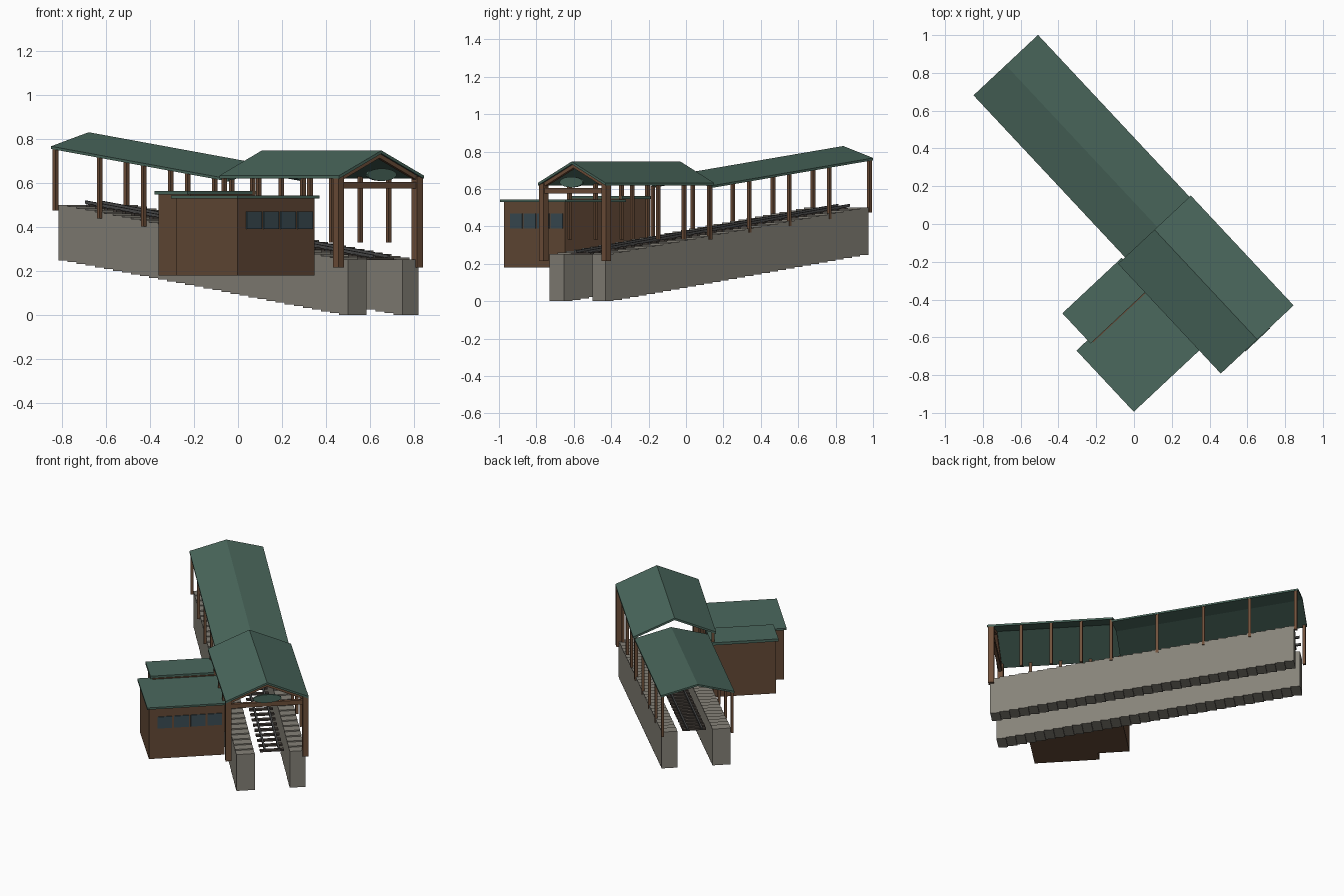
import bpy, bmesh, math
from mathutils import Matrix, Vector

cube = bpy.data.objects.get("Cube")
if cube:
    bpy.data.objects.remove(cube, do_unlink=True)

# The station is laid out along local y (uphill), then turned about z
TURN = Matrix.Rotation(math.radians(43.1), 4, 'Z')


def material(name, rgb):
    m = bpy.data.materials.new(name)
    m.use_nodes = True
    m.diffuse_color = (*rgb, 1)
    m.node_tree.nodes["Principled BSDF"].inputs["Base Color"].default_value = (*rgb, 1)
    return m


GREEN = material("roof_green", (0.07, 0.14, 0.11))
WALL = material("wall_brown", (0.13, 0.07, 0.038))
TIMBER = material("timber_brown", (0.16, 0.08, 0.043))
STONE = material("stone_grey", (0.24, 0.225, 0.19))
GLASS = material("window_blue", (0.045, 0.075, 0.09))
SLEEPER = material("sleeper_brown", (0.055, 0.045, 0.038))
STEEL = material("rail_steel", (0.07, 0.07, 0.07))


def finish(name, bm, mat):
    bmesh.ops.recalc_face_normals(bm, faces=bm.faces)
    mesh = bpy.data.meshes.new(name)
    bm.to_mesh(mesh)
    bm.free()
    mesh.materials.append(mat)
    ob = bpy.data.objects.new(name, mesh)
    ob.matrix_world = TURN
    bpy.context.collection.objects.link(ob)
    return ob


def box(name, mat, x, y, z):
    """Box from (low, high) ranges."""
    bm = bmesh.new()
    mid = Vector([(a + b) / 2 for a, b in (x, y, z)])
    size = [b - a for a, b in (x, y, z)]
    bmesh.ops.create_cube(bm, size=1, matrix=Matrix.Translation(mid) @ Matrix.Diagonal((*size, 1)))
    return finish(name, bm, mat)


def extrude(name, mat, profile, move):
    bm = bmesh.new()
    face = bm.faces.new([bm.verts.new(p) for p in profile])
    new = bmesh.ops.extrude_face_region(bm, geom=[face])["geom"]
    bmesh.ops.translate(bm, vec=move, verts=[v for v in new if isinstance(v, bmesh.types.BMVert)])
    return finish(name, bm, mat)


def post(name, x, y, w, low, high):
    box(name, TIMBER, (x - w / 2, x + w / 2), (y - w / 2, y + w / 2), (low, high))


def gable(x, half, eave, ridge, thick):
    """Closed chevron outline in the x-z plane."""
    top = [(x - half, eave), (x, ridge), (x + half, eave)]
    return top + [(a, b - thick) for a, b in reversed(top)]


def gable_roof(name, mat, x, half, y, eave, ridge, thick, climb=0):
    pts = [(a, y[0], b) for a, b in gable(x, half, eave, ridge, thick)]
    return extrude(name, mat, pts, (0, y[1] - y[0], climb))


# Stepped stone walls on both sides of the track
LOW, HIGH, STEPS = -0.875, 1.05, 32
run, rise = (HIGH - LOW) / STEPS, 0.248 / (STEPS - 1)
for side, x0, x1 in (("left", 0.205, 0.305), ("right", -0.134, -0.018)):
    under, over = [], []
    for i in range(STEPS):
        for y in (LOW + i * run, LOW + (i + 1) * run):
            under.append((x0, y, i * rise))
            over.append((x0, y, i * rise + 0.252))
    extrude(side + "_stepped_wall", STONE, under + over[::-1], (x1 - x0, 0, 0))

# Track: sleepers and two inclined rails
MID, slope = 0.094, 0.129
for i in range(STEPS):
    y = LOW + (i + 0.5) * run
    z = 0.245 + slope * (y - LOW)
    box("sleeper", SLEEPER, (MID - 0.075, MID + 0.075), (y - 0.012, y + 0.012), (z, z + 0.012))
for x in (MID - 0.045, MID + 0.045):
    profile = [(x + a, LOW + 0.02, 0.258 + b)
               for a, b in ((-0.006, 0), (0.006, 0), (0.006, 0.014), (-0.006, 0.014))]
    extrude("rail", STEEL, profile, (0, 1.92, 1.92 * slope))

# Lower level roof with its posts, front frame and oval plate
LX = 0.0585
gable_roof("lower_roof", GREEN, LX, 0.264, (-0.892, -0.096), 0.633, 0.747, 0.014)
for side in (-1, 1):
    x = LX + side * 0.245
    post("corner_post", x, -0.868, 0.036, 0.215, 0.63)
    for i in range(1, 5):
        post("lower_post", x, -0.868 + i * 0.19, 0.018, 0.33, 0.63)
box("front_beam", TIMBER, (LX - 0.25, LX + 0.25), (-0.878, -0.858), (0.575, 0.605))
gable_roof("front_rafters", TIMBER, LX, 0.25, (-0.88, -0.86), 0.625, 0.733, 0.02)

bm = bmesh.new()
bmesh.ops.create_cone(bm, cap_ends=True, segments=32, radius1=1, radius2=1, depth=1,
                      matrix=Matrix.Translation((LX, -0.89, 0.637))
                      @ Matrix.Diagonal((0.09, 0.012, 0.028, 1))
                      @ Matrix.Rotation(math.pi / 2, 4, 'X'))
finish("oval_plate", bm, GREEN)

# Upper roof climbing with the track, on posts
UX = 0.079
gable_roof("upper_roof", GREEN, UX, 0.234, (-0.104, 1.078), 0.618, 0.682, 0.012, 0.148)
for x in (UX - 0.221, UX + 0.221):
    for i in range(5):
        y = -0.11 + i * 0.293
        z = 0.33 + 0.124 * (y + 0.11)
        post("upper_post", x, y, 0.018, z, z + 0.285)

# Station building in two blocks with flat roofs
box("front_room", WALL, (-0.667, -0.188), (-0.71, -0.3), (0.18, 0.532))
box("front_room_roof", GREEN, (-0.68, -0.17), (-0.725, -0.281), (0.53, 0.543))
box("back_room", WALL, (-0.587, -0.19), (-0.31, -0.1), (0.18, 0.55))
box("back_room_roof", GREEN, (-0.6, -0.17), (-0.305, -0.086), (0.546, 0.564))
for i in range(4):
    x = -0.567 + i * 0.106
    box("window", GLASS, (x - 0.047, x + 0.047), (-0.715, -0.708), (0.39, 0.47))
